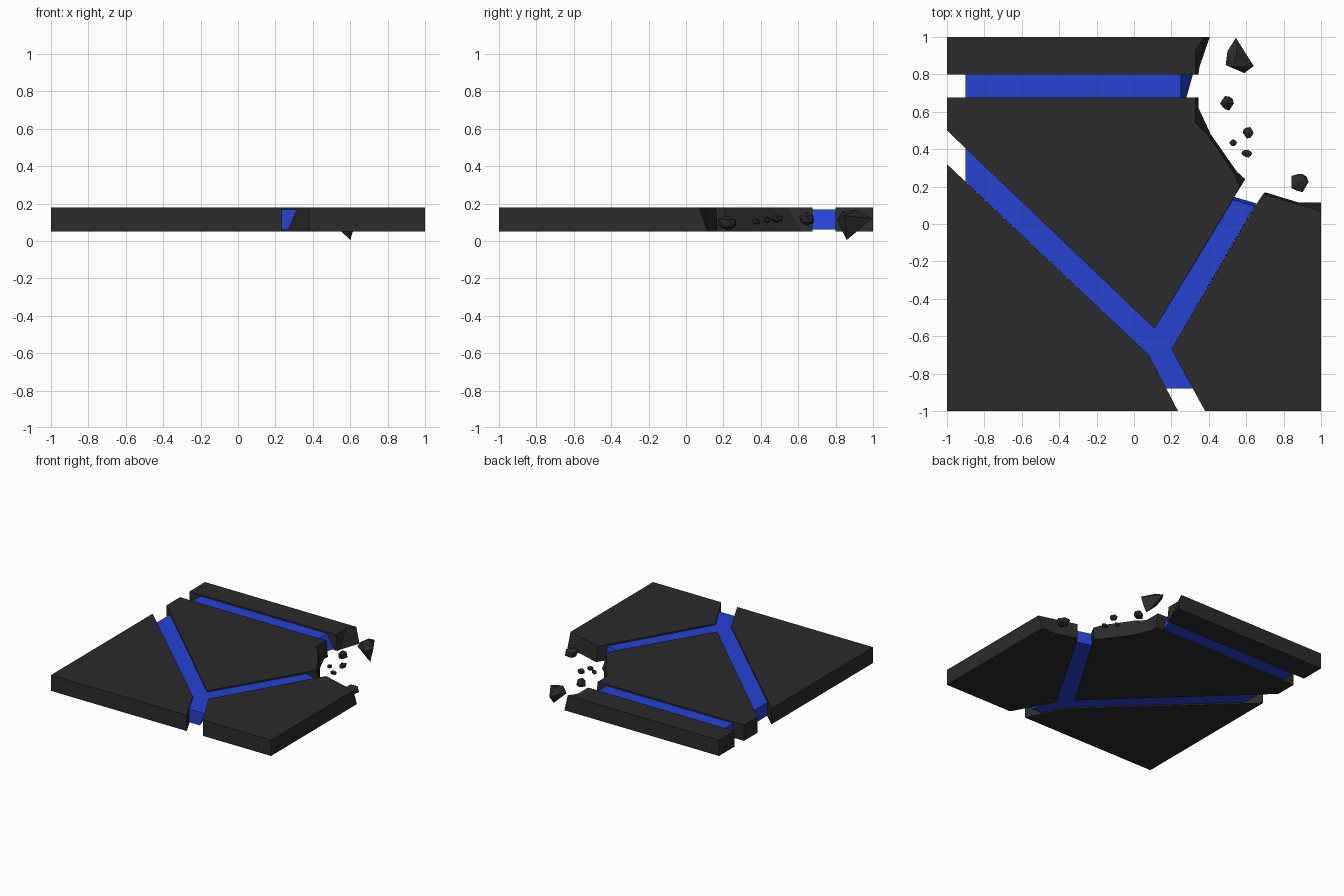
import bpy, bmesh, random
from mathutils import Vector

if "Cube" in bpy.data.objects:
    bpy.data.objects.remove(bpy.data.objects["Cube"])

random.seed(4)


def material(name, rgb):
    m = bpy.data.materials.new(name)
    m.diffuse_color = (*rgb, 1)
    m.use_nodes = True
    m.node_tree.nodes["Principled BSDF"].inputs["Base Color"].default_value = m.diffuse_color
    return m


stone = material("dark_stone", (0.025, 0.025, 0.025))
blue = material("blue_seam", (0.02, 0.055, 0.65))


def finish(name, bm, mat):
    bmesh.ops.recalc_face_normals(bm, faces=bm.faces)
    mesh = bpy.data.meshes.new(name)
    bm.to_mesh(mesh)
    bm.free()
    mesh.materials.append(mat)
    ob = bpy.data.objects.new(name, mesh)
    bpy.context.collection.objects.link(ob)
    return ob


def slab(name, top, mat, z0, z1, bottom=None):
    """Plate lofted from a bottom outline to a top outline."""
    bm = bmesh.new()
    low = [bm.verts.new((x, y, z0)) for x, y in (bottom or top)]
    high = [bm.verts.new((x, y, z1)) for x, y in top]
    bm.faces.new(low[::-1])
    bm.faces.new(high)
    n = len(top)
    for i in range(n):
        j = (i + 1) % n
        bm.faces.new((low[i], low[j], high[j], high[i]))
    return finish(name, bm, mat)


def hull(name, points):
    bm = bmesh.new()
    for p in points:
        bm.verts.new(p)
    res = bmesh.ops.convex_hull(bm, input=bm.verts)
    loose = [v for v in bm.verts if not v.link_faces]
    bmesh.ops.delete(bm, geom=loose, context='VERTS')
    return finish(name, bm, stone)


Z0, Z1 = 0.05, 0.18

# four stone plates; the broken corner overhangs at the bottom
back = [(-1, 1), (-1, 0.8)]
slab("back_plate", back + [(0.33, 0.8), (0.33, 0.93), (0.375, 1)], stone, Z0, Z1,
     back + [(0.345, 0.8), (0.35, 0.84), (0.405, 1)])

mid = [(-1, 0.675), (-1, 0.5), (0.11, -0.56), (0.53, 0.135)]
slab("middle_plate",
     mid + [(0.565, 0.20), (0.535, 0.27), (0.40, 0.47), (0.33, 0.54), (0.33, 0.675)],
     stone, Z0, Z1,
     mid + [(0.595, 0.24), (0.55, 0.28), (0.41, 0.48), (0.345, 0.62), (0.345, 0.675)])

slab("left_plate", [(-1, 0.32), (-1, -1), (0.235, -1), (0.08, -0.70)], stone, Z0, Z1)

right = [(0.20, -0.67), (0.38, -1), (1, -1)]
slab("right_plate", right + [(1, 0.07), (0.86, 0.11), (0.69, 0.16), (0.65, 0.10)],
     stone, Z0, Z1,
     right + [(1, 0.115), (0.88, 0.115), (0.70, 0.17), (0.65, 0.10)])

# blue seams filling the gaps
slab("straight_seam", [(-0.9, 0.8), (-0.9, 0.675), (0.25, 0.675), (0.25, 0.8)],
     blue, 0.06, 0.168,
     [(-0.9, 0.8), (-0.9, 0.675), (0.28, 0.675), (0.315, 0.8)])

fork = [(-0.9, 0.405), (-0.9, 0.226), (0.08, -0.70), (0.173, -0.88)]
slab("forked_seam", fork + [(0.315, -0.88), (0.20, -0.67), (0.645, 0.095),
                            (0.53, 0.13), (0.11, -0.56)], blue, 0.06, 0.168,
     fork + [(0.27, -0.88), (0.20, -0.67), (0.655, 0.11), (0.535, 0.145), (0.11, -0.56)])

# large broken chunk
hull("large_chunk", [(0.545, 0.995, 0.12), (0.64, 0.845, 0.135), (0.59, 0.807, 0.11),
                     (0.49, 0.85, 0.11), (0.60, 0.86, 0.005), (0.55, 0.91, 0.165),
                     (0.53, 0.84, 0.16), (0.50, 0.925, 0.13), (0.57, 0.93, 0.07)])

# small fragments: centre and radii
for i, (x, y, z, rx, ry, rz) in enumerate([
        (0.885, 0.225, 0.095, 0.052, 0.055, 0.042),
        (0.498, 0.645, 0.115, 0.036, 0.040, 0.036),
        (0.612, 0.487, 0.120, 0.030, 0.032, 0.022),
        (0.530, 0.435, 0.115, 0.020, 0.019, 0.018),
        (0.602, 0.378, 0.102, 0.030, 0.022, 0.019)]):
    bm = bmesh.new()
    bmesh.ops.create_icosphere(bm, subdivisions=1, radius=1)
    pts = [v.co * random.uniform(0.85, 1.2) for v in bm.verts]
    bm.free()
    hull(f"fragment_{i + 1}",
         [Vector((x + p.x * rx, y + p.y * ry, z + p.z * rz)) for p in pts])
